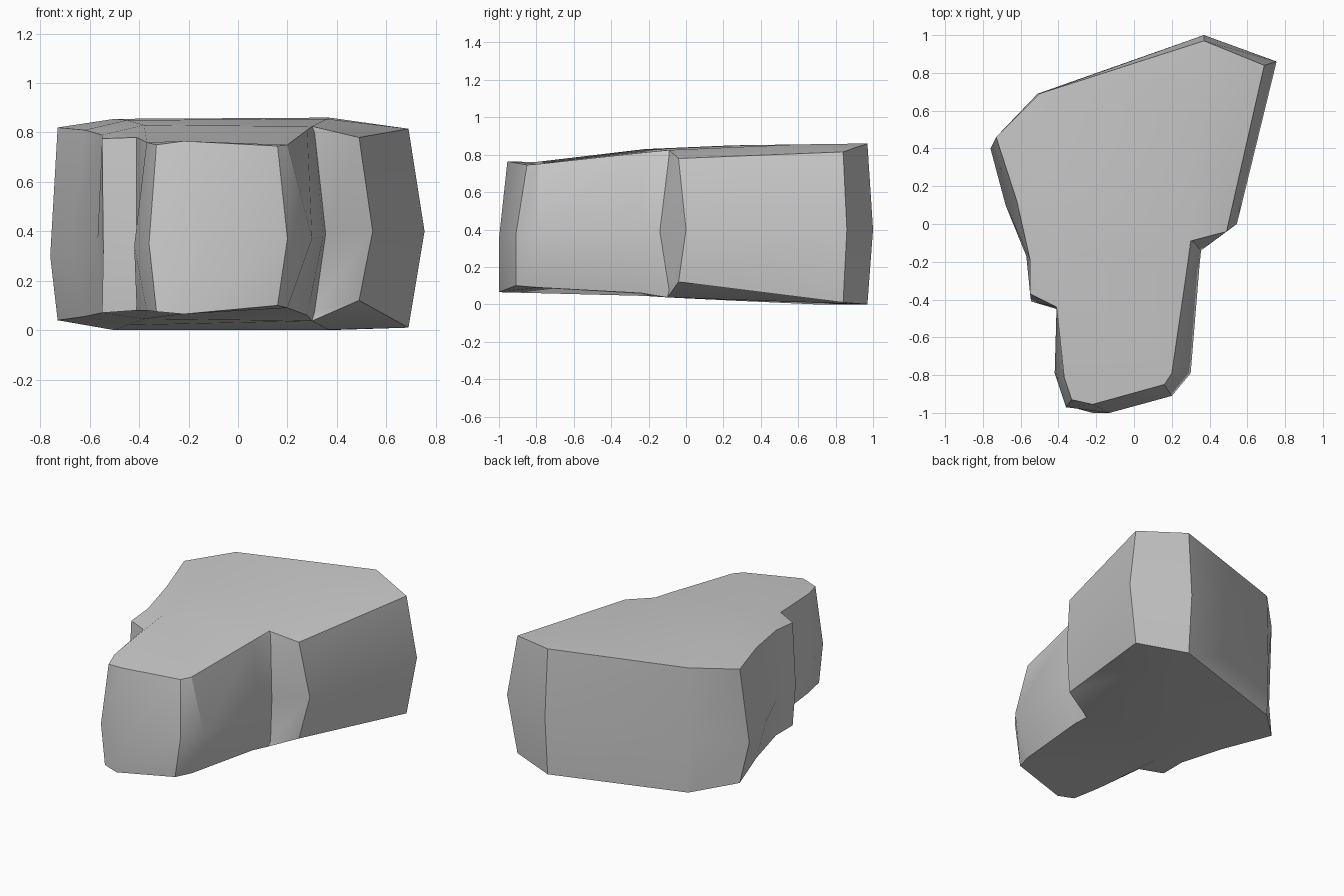
import bpy
import bmesh
from mathutils import Vector

default_cube = bpy.data.objects.get("Cube")
if default_cube:
    bpy.data.objects.remove(default_cube, do_unlink=True)

# Stone colour
stone_grey = bpy.data.materials.new("stone_grey")
stone_grey.use_nodes = True
stone_colour = (0.6, 0.6, 0.6, 1)
stone_grey.diffuse_color = stone_colour
stone_grey.node_tree.nodes["Principled BSDF"].inputs["Base Color"].default_value = stone_colour

# Rim outline, clockwise from the back tip: x, y, upper height, lower height
rim = [
    (.37, .97, .86, 0), (.69, .84, .815, .01),
    (.49, -.04, .78, .12), (.31, -.09, .8, .075),
    (.28, -.24, .81, .06), (.2, -.79, .75, .09),
    (.16, -.85, .745, .1), (-.22, -.955, .765, .065),
    (-.33, -.93, .75, .075), (-.37, -.81, .76, .08),
    (-.41, -.44, .78, .08), (-.55, -.37, .775, .07),
    (-.55, -.19, .79, .07), (-.62, .12, .81, .055),
    (-.73, .46, .82, .04), (-.5, .69, .855, 0),
]

# Bulging waist outline: x, y, z
waist = [
    (.37, 1, .4), (.755, .86, .4), (.545, 0, .4), (.355, -.14, .39),
    (.345, -.24, .38), (.3, -.79, .37), (.2, -.91, .37),
    (-.13, -1, .35), (-.36, -.97, .35), (-.42, -.79, .34),
    (-.41, -.45, .34), (-.545, -.41, .33), (-.57, -.17, .33),
    (-.68, .1, .32), (-.76, .4, .3), (-.51, .69, .38),
]

# Creases inside the caps: ridge end, ridge start, left front, left back
upper_crease = [(.36, .6, .855), (.3, -.09, .825), (-.38, -.22, .83), (-.45, .25, .85)]
lower_crease = [(.365, .9, .002), (.3, -.1, .037), (-.38, -.22, .045), (-.45, .25, .02)]

# Facets shared by the upper and lower caps
END, START, LEFT, BACK = range(len(rim), len(rim) + len(upper_crease))
facets = [
    (0, 1, END), (1, 2, END), (2, START, END), (2, 3, START), (3, 4, START),
    (4, 5, 6, 7, 8, 9, 10, LEFT), (4, LEFT, START), (10, 11, 12, LEFT),
    (12, 13, BACK, LEFT), (13, 14, 15, BACK), (15, 0, END, BACK),
    (START, LEFT, BACK, END),
]


def lower_point(point, middle):
    """The nose undercuts less than the rest of the lower rim."""
    x, y, top, bottom = point
    if y < -.8:
        return Vector((x, middle[1], bottom))
    return Vector((x, y, bottom))


def add_ring(bm, points):
    return [bm.verts.new(point) for point in points]


def add_band(bm, first, second):
    count = len(first)
    for i in range(count):
        j = (i + 1) % count
        bm.faces.new((first[i], first[j], second[j], second[i]))


def add_cap(bm, ring, crease):
    corners = ring + add_ring(bm, crease)
    for facet in facets:
        bm.faces.new([corners[i] for i in facet])


# Rock body: two wall bands closed by the creased caps
bm = bmesh.new()
upper_ring = add_ring(bm, [(x, y, top) for x, y, top, bottom in rim])
waist_ring = add_ring(bm, waist)
lower_ring = add_ring(bm, [lower_point(p, w) for p, w in zip(rim, waist)])
add_band(bm, upper_ring, waist_ring)
add_band(bm, waist_ring, lower_ring)
add_cap(bm, upper_ring, upper_crease)
add_cap(bm, lower_ring, lower_crease)
bmesh.ops.recalc_face_normals(bm, faces=bm.faces)

mesh = bpy.data.meshes.new("rock")
bm.to_mesh(mesh)
bm.free()
mesh.materials.append(stone_grey)
rock = bpy.data.objects.new("rock", mesh)
bpy.context.collection.objects.link(rock)

# Soft facets with crisp main edges
bpy.ops.object.select_all(action='DESELECT')
rock.select_set(True)
bpy.context.view_layer.objects.active = rock
bpy.ops.object.shade_smooth_by_angle(angle=.5)
